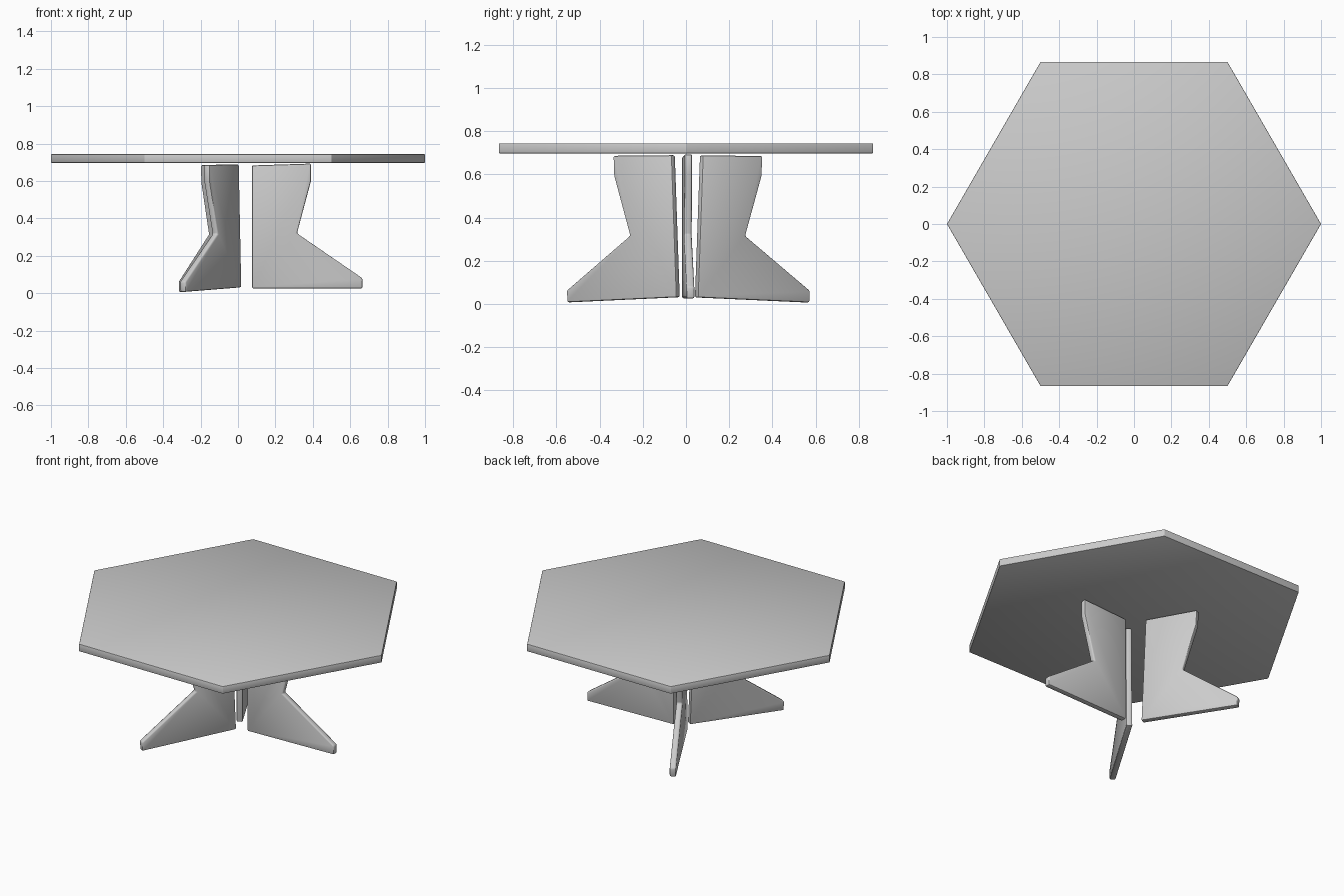
import bpy
import bmesh
from math import cos, sin, radians
from mathutils import Matrix

if "Cube" in bpy.data.objects:
    bpy.data.objects.remove(bpy.data.objects["Cube"], do_unlink=True)

# One plain grey finish
grey = bpy.data.materials.new("light_grey")
grey.use_nodes = True
colour = (0.6, 0.6, 0.6, 1)
grey.diffuse_color = colour
grey.node_tree.nodes["Principled BSDF"].inputs["Base Color"].default_value = colour


def slab(name, outline, thickness, bevel):
    """Extrude a flat outline along local z, centred, with softened edges."""
    bm = bmesh.new()
    face = bm.faces.new([bm.verts.new((a, b, -thickness / 2)) for a, b in outline])
    top = bmesh.ops.extrude_face_region(bm, geom=[face])
    moved = [v for v in top["geom"] if isinstance(v, bmesh.types.BMVert)]
    bmesh.ops.translate(bm, verts=moved, vec=(0, 0, thickness))
    bmesh.ops.recalc_face_normals(bm, faces=bm.faces)
    mesh = bpy.data.meshes.new(name)
    bm.to_mesh(mesh)
    bm.free()
    mesh.materials.append(grey)
    obj = bpy.data.objects.new(name, mesh)
    bpy.context.collection.objects.link(obj)
    mod = obj.modifiers.new("soft_edges", "BEVEL")
    mod.width = bevel
    mod.segments = 2
    bpy.ops.object.select_all(action="DESELECT")
    obj.select_set(True)
    bpy.context.view_layer.objects.active = obj
    bpy.ops.object.modifier_apply(modifier=mod.name)
    bpy.ops.object.shade_smooth_by_angle(angle=radians(40))
    return obj


# Hexagonal top with a corner on each end of x
hexagon = [(cos(radians(60 * i)), sin(radians(60 * i))) for i in range(6)]
table_top = slab("table_top", hexagon, 0.046, 0.003)
table_top.location.z = 0.72

# Three waisted plank legs: name, inner foot position, heading, downward pitch
leg_outline = [(0, 0), (0.59, 0), (0.59, 0.055), (0.24, 0.295),
               (0.315, 0.575), (0.315, 0.668), (0, 0.658)]
legs = [
    ("left_leg", (0.075, 0.0, 0.025), 2, 0),
    ("front_right_leg", (0.005, -0.035, 0.031), -120.5, 2.3),
    ("back_right_leg", (-0.022, 0.047, 0.03), 118.5, 2.3),
]
for name, foot, heading, pitch in legs:
    leg = slab(name, leg_outline, 0.036, 0.008)
    leg.matrix_world = (Matrix.Translation(foot)
                        @ Matrix.Rotation(radians(heading), 4, "Z")
                        @ Matrix.Rotation(radians(pitch), 4, "Y")
                        @ Matrix.Rotation(radians(90), 4, "X"))
